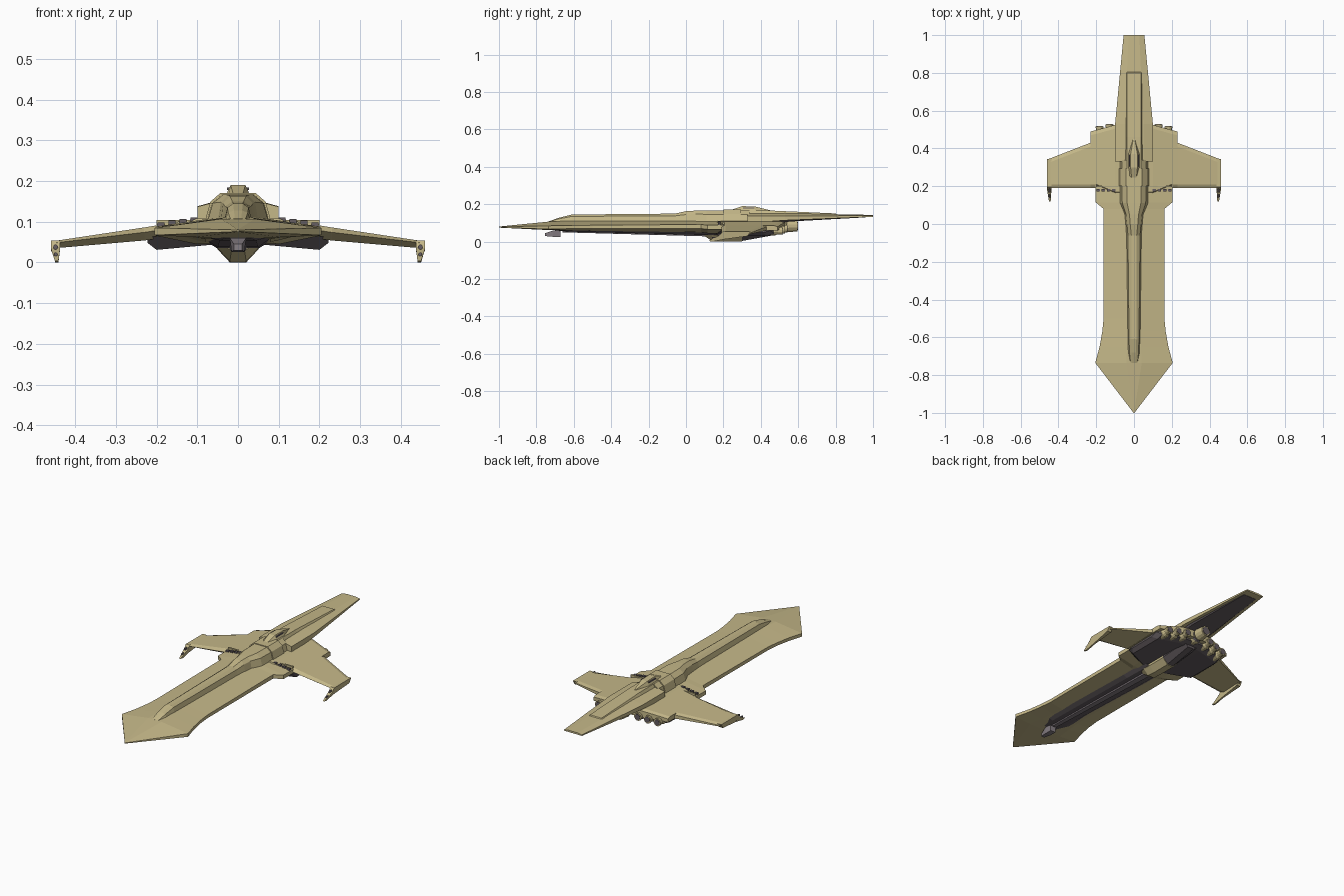
import bpy, bmesh, math
from mathutils import Matrix, Vector


def material(name, rgb):
    m = bpy.data.materials.new(name)
    m.diffuse_color = (*rgb, 1)
    return m


KHAKI = material("khaki hull", (0.56, 0.48, 0.25))
DARK = material("dark underside", (0.13, 0.11, 0.12))
GREY = material("grey metal", (0.24, 0.21, 0.23))


def finish(bm, name, mats, mirror=False):
    bmesh.ops.remove_doubles(bm, verts=bm.verts, dist=1e-6)
    bmesh.ops.recalc_face_normals(bm, faces=bm.faces)
    me = bpy.data.meshes.new(name)
    bm.to_mesh(me)
    bm.free()
    for m in mats:
        me.materials.append(m)
    ob = bpy.data.objects.new(name, me)
    bpy.context.collection.objects.link(ob)
    if mirror:
        ob.modifiers.new("mirror", 'MIRROR')
    return ob


def skin(name, rings, mat, mirror=False):
    """Join closed rings of points into a capped solid."""
    bm = bmesh.new()
    loops = [[bm.verts.new(p) for p in r] for r in rings]
    n = len(loops[0])
    for a, b in zip(loops, loops[1:]):
        for i in range(n):
            j = (i + 1) % n
            bm.faces.new((a[i], a[j], b[j], b[i]))
    bm.faces.new(loops[0])
    bm.faces.new(loops[-1])
    return finish(bm, name, [mat], mirror)


def loft(name, sections, mat):
    """Sections are (y, (x, z), (x, z)...) right halves, listed top to bottom."""
    rings = []
    for y, *half in sections:
        right = [(x, y, z) for x, z in half]
        left = [(-x, y, z) for x, z in reversed(half)]
        rings.append(right + left)
    return skin(name, rings, mat)


def box(name, c, s, mat, mirror=False):
    bm = bmesh.new()
    bmesh.ops.create_cube(bm, size=1, matrix=Matrix.Translation(c) @ Matrix.Diagonal((*s, 1)))
    return finish(bm, name, [mat], mirror)


def tube(name, x, z, profile, mat, mirror=False, sides=12):
    """Turned part along y; profile is (y, radius)."""
    rings = [[(x + r * math.cos(2 * math.pi * (i + .5) / sides), y,
               z + r * math.sin(2 * math.pi * (i + .5) / sides)) for i in range(sides)]
             for y, r in profile]
    return skin(name, rings, mat, mirror)


# main hull: y, half width, ridge z, rim top, rim bottom, belly z
hull = [(-1, .002, .081, .080, .076, .075), (-.735, .205, .107, .085, .067, .062),
        (-.65, .182, .11, .086, .069, .06), (-.57, .168, .11, .087, .07, .06),
        (-.5, .161, .11, .088, .07, .058),
        (.08, .161, .112, .092, .07, .05), (.115, .203, .112, .088, .066, .045),
        (.3, .203, .112, .088, .066, .045)]
loft("main_hull", [(y, (.2 * w, c), (w, t), (w, b), (.5 * w, k)) for y, w, c, t, b, k in hull], KHAKI)

# wings: x, leading y, trailing y, top z, bottom z
wing = [(0, .15, .53, .114, .06), (.1, .15, .525, .108, .06), (.2, .19, .497, .091, .058),
        (.23, .19, .49, .086, .054), (.231, .19, .43, .086, .054), (.45, .19, .345, .053, .035)]
skin("wings", [[(x, a, (t + b) / 2 + .004), (x, a + .02, t), (x, c - .02, t),
                (x, c, t - .006), (x, c, b + .006), (x, a + .03, b)]
               for x, a, c, t, b in wing], KHAKI, True)

# drooping wing tips with forward prongs
tip = [(.345, .054), (.195, .054), (.18, .035), (.12, .004), (.14, 0), (.2, .012), (.33, .03)]
skin("wing_tips", [[(.437 + .004 * (z < .02), y, z) for y, z in tip],
                   [(.46 - .01 * (z < .02), y, z) for y, z in tip]], KHAKI, True)
tube("wing_tip_upper_guns", .448, .038, [(.168, .006), (.2, .006)], DARK, True, 8)
tube("wing_tip_lower_guns", .448, .02, [(.14, .005), (.2, .005)], DARK, True, 8)

# dorsal spine: y, base, shoulder, top half widths, shoulder z, top z
spine = [(-.735, .022, .018, .008, .106, .108), (-.68, .033, .024, .01, .122, .128),
         (-.61, .035, .026, .012, .135, .145), (-.06, .042, .032, .014, .138, .15),
         (.0, .046, .037, .02, .145, .163), (.05, .05, .042, .024, .148, .166),
         (.11, .075, .062, .036, .146, .167), (.2, .077, .064, .038, .146, .167),
         (.34, .077, .064, .038, .146, .167)]
loft("dorsal_spine", [(y, (c, t), (b, s), (a, .1)) for y, a, b, c, s, t in spine], KHAKI)
loft("shoulder_collar", [(.2, (.043, .171), (.068, .149), (.082, .1)),
                         (.295, (.043, .171), (.068, .149), (.082, .1))], KHAKI)

# tail blade with raised panel and dark underside
loft("tail_blade", [(.33, (.05, .15), (.1, .137), (.1, .1)),
                    (.53, (.05, .152), (.1, .138), (.1, .114)),
                    (1, (.028, .143), (.055, .139), (.055, .133))], KHAKI)
loft("tail_panel", [(.3, (.036, .167), (.054, .13)), (.46, (.036, .166), (.054, .13)),
                    (.8, (.036, .151), (.05, .135)), (.805, (.036, .146), (.05, .135))], KHAKI)
loft("tail_underside", [(.45, (.092, .125), (.07, .095)), (.56, (.09, .125), (.07, .108)),
                        (.96, (.046, .136), (.04, .13))], DARK)

# canopy turret on the back
loft("canopy", [(.24, (.012, .169), (.024, .165)), (.3, (.018, .19), (.03, .165)),
                (.37, (.018, .188), (.03, .165)), (.45, (.004, .168), (.008, .155))], KHAKI)
box("canopy_slots", (.02, .335, .181), (.014, .06, .006), DARK, True)

# row of deck vents at each wing root
for i in range(4):
    x = .108 + .027 * i
    box(f"deck_vent_{i + 1}", (x, .178, .1085 - .15 * (x - .09)), (.018, .013, .01), DARK, True)
box("wing_root_step", (.15, .2, .098), (.1, .01, .012), KHAKI, True).hide_render = False

# dark belly strip, centre rib and chin gun
loft("belly_strip", [(-.7, (.05, .068), (.03, .06)), (-.62, (.09, .066), (.045, .054)),
                     (.0, (.095, .065), (.05, .038)), (.18, (.1, .065), (.05, .034))], DARK)
loft("belly_rib", [(-.66, (.018, .06), (.012, .05)), (.12, (.03, .05), (.018, .028))], GREY)
loft("chin_gun", [(-.755, (.01, .045), (.01, .03)), (-.71, (.02, .06), (.016, .026)),
                  (-.67, (.02, .06), (.016, .026))], GREY)

# keel block
loft("keel", [(.1, (.04, .06), (.04, .042), (.016, .03)), (.14, (.052, .06), (.05, .035), (.02, .003)),
              (.19, (.052, .06), (.05, .032), (.02, 0)), (.3, (.052, .06), (.05, .032), (.02, 0))], KHAKI)
loft("keel_fairing", [(.3, (.05, .06), (.05, .034), (.018, .004)),
                      (.47, (.045, .08), (.045, .05), (.018, .035))], DARK)

# dark engine block under the wings
block = [(.0, .13, .5, .045), (.07, .13, .5, .043), (.2, .2, .475, .031), (.222, .22, .45, .048)]
skin("engine_block", [[(x, a, .064), (x, a + .03, z), (x, b - .04, z), (x, b, z + .012), (x, b, .07)]
                      for x, a, b, z in block], DARK, True)

# engines: three a side and a larger central one
for i in range(3):
    x, y, z = .078 + .052 * i, -.012 * i, .07 - .006 * i
    tube(f"engine_{i + 1}", x, z, [(.4 + y, .02), (.45 + y, .025), (.5 + y, .025), (.515 + y, .019),
                                  (.54 + y, .022)], KHAKI, True)
    tube(f"engine_core_{i + 1}", x, z, [(.53 + y, .016), (.5425 + y, .016)], DARK, True)
tube("main_engine", 0, .083, [(.42, .03), (.5, .034), (.52, .026), (.535, .026), (.54, .034), (.595, .029)], KHAKI)
tube("main_engine_collar", 0, .083, [(.515, .03), (.53, .03)], GREY)
tube("main_engine_core", 0, .083, [(.58, .022), (.598, .022)], DARK)
